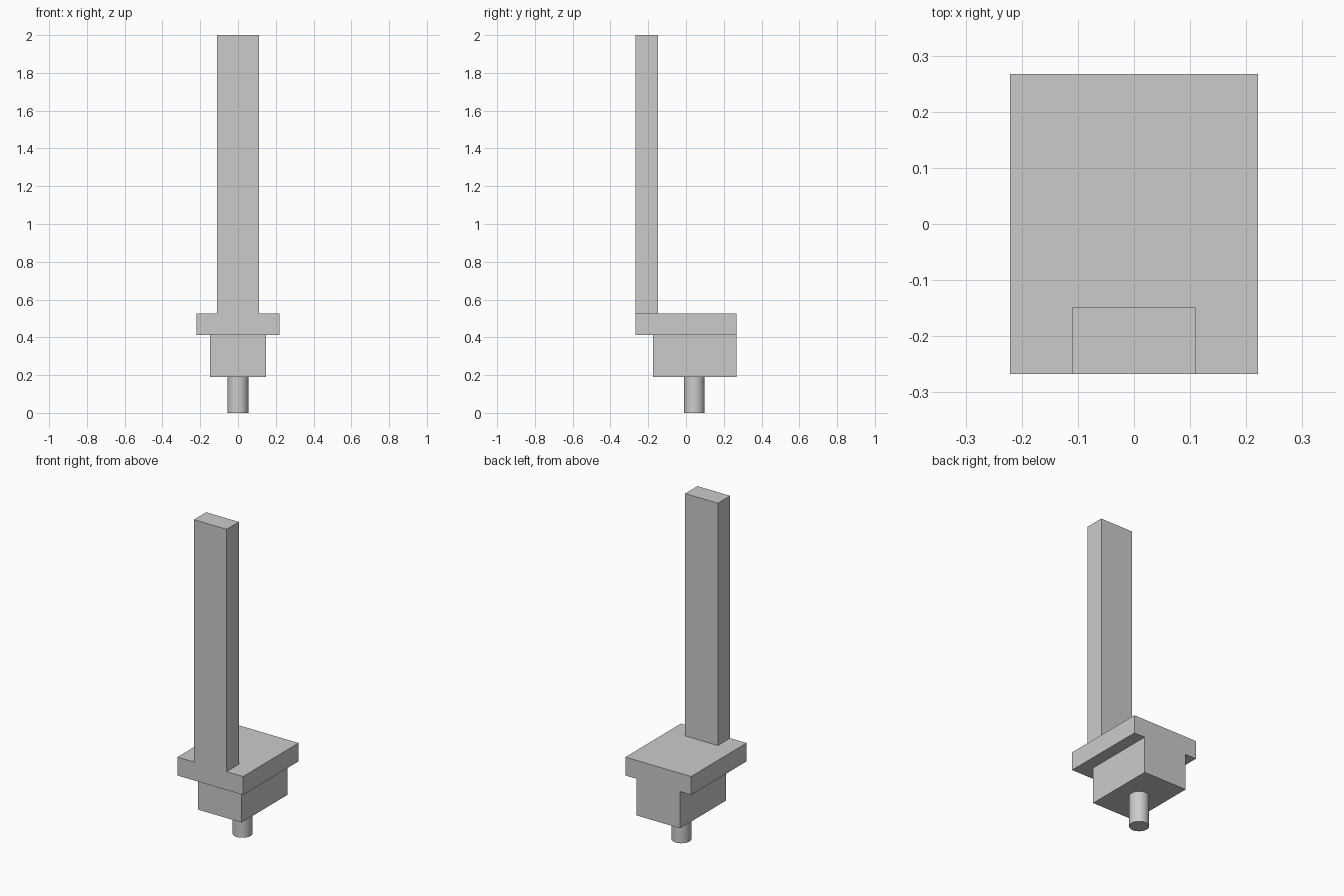
import bpy

default_cube = bpy.data.objects.get("Cube")
if default_cube:
    bpy.data.objects.remove(default_cube, do_unlink=True)

grey = bpy.data.materials.new("plain grey")
grey.use_nodes = True
grey.diffuse_color = (0.6, 0.6, 0.6, 1)
grey.node_tree.nodes["Principled BSDF"].inputs["Base Color"].default_value = grey.diffuse_color


def finish(name):
    obj = bpy.context.object
    obj.name = obj.data.name = name
    bpy.ops.object.transform_apply(location=False, rotation=False, scale=True)
    obj.data.materials.append(grey)
    return obj


def box(name, half_width, front, back, bottom, top):
    bpy.ops.mesh.primitive_cube_add(
        size=1, location=(0, (front + back) / 2, (bottom + top) / 2))
    bpy.context.object.scale = (2 * half_width, back - front, top - bottom)
    return finish(name)


# Heights and depths shared by touching parts
FRONT, BACK = -0.267, 0.267
PIN_TOP, BLOCK_TOP, PLATE_TOP = 0.19, 0.413, 0.525

# Tall upright flush with the front of the plate
box("upright_bar", 0.11, FRONT, -0.149, PLATE_TOP, 2.0)

# Wide plate, and the narrower block flush with its back
box("flange_plate", 0.221, FRONT, BACK, BLOCK_TOP, PLATE_TOP)
box("lower_block", 0.147, -0.175, BACK, PIN_TOP, BLOCK_TOP)

# Round pin centred under the block
bpy.ops.mesh.primitive_cylinder_add(
    vertices=48, radius=0.055, depth=PIN_TOP, location=(0, 0.044, PIN_TOP / 2))
finish("bottom_pin")
bpy.ops.object.shade_smooth_by_angle()
